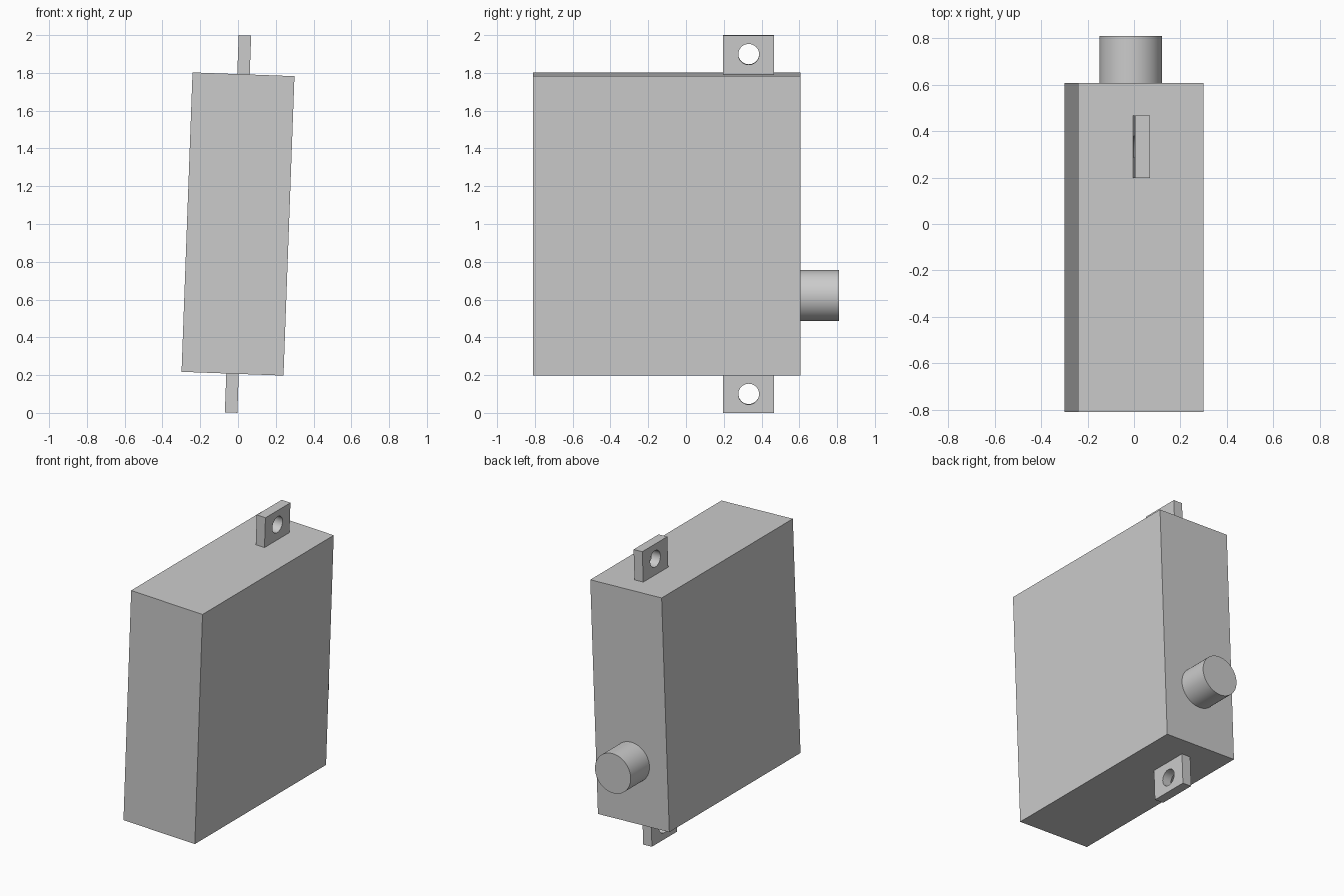
import bpy
from math import radians
from mathutils import Matrix

if "Cube" in bpy.data.objects:
    bpy.data.objects.remove(bpy.data.objects["Cube"])

# Everything is built upright about the box centre, then leaned sideways
LEAN = Matrix.Translation((0, 0, 1)) @ Matrix.Rotation(radians(2.1), 4, "Y")
BODY_HALF = 0.793   # half height of the box
TIP = 0.999         # height of the lug ends from the centre
BACK = 0.607        # rear face of the box

grey = bpy.data.materials.new("plain grey")
grey.use_nodes = True
grey.diffuse_color = (0.6, 0.6, 0.6, 1)
grey.node_tree.nodes["Principled BSDF"].inputs["Base Color"].default_value = grey.diffuse_color


def finish(obj, name):
    obj.name = name
    obj.data.materials.clear()
    obj.data.materials.append(grey)
    return obj


def box(name, low, high):
    centre = [(a + b) / 2 for a, b in zip(low, high)]
    bpy.ops.mesh.primitive_cube_add(size=1, location=centre)
    obj = bpy.context.object
    obj.scale = [b - a for a, b in zip(low, high)]
    bpy.ops.object.transform_apply(location=True, rotation=True, scale=True)
    return finish(obj, name)


def cylinder(name, radius, depth, centre, rotation):
    bpy.ops.mesh.primitive_cylinder_add(vertices=64, radius=radius, depth=depth,
                                        location=centre, rotation=rotation)
    bpy.ops.object.transform_apply(location=True, rotation=True, scale=True)
    bpy.ops.object.shade_smooth_by_angle(angle=radians(30))
    return finish(bpy.context.object, name)


# Main box
parts = [box("body", (-0.27, -0.81, -BODY_HALF), (0.27, BACK, BODY_HALF))]

# Round stub on the back
parts.append(cylinder("rear_stub", 0.135, 0.81 - BACK,
                      (0, (0.81 + BACK) / 2, -0.38), (radians(90), 0, 0)))

# Pierced mounting lugs above and below
for name, side in (("top_lug", 1), ("bottom_lug", -1)):
    z_low, z_high = sorted((side * BODY_HALF, side * TIP))
    lug = box(name, (-0.033, 0.197, z_low), (0.033, 0.467, z_high))
    drill = cylinder("drill", 0.055, 0.3, (0, 0.332, side * 0.9), (0, radians(90), 0))
    drill.hide_render = True
    cut = lug.modifiers.new("hole", "BOOLEAN")
    cut.operation = "DIFFERENCE"
    cut.solver = "EXACT"
    cut.object = drill
    bpy.ops.object.select_all(action="DESELECT")
    lug.select_set(True)
    bpy.context.view_layer.objects.active = lug
    bpy.ops.object.modifier_apply(modifier=cut.name)
    bpy.data.objects.remove(drill)
    bpy.ops.object.shade_smooth_by_angle(angle=radians(30))
    parts.append(lug)

# Lean the whole assembly
for part in parts:
    part.matrix_world = LEAN
